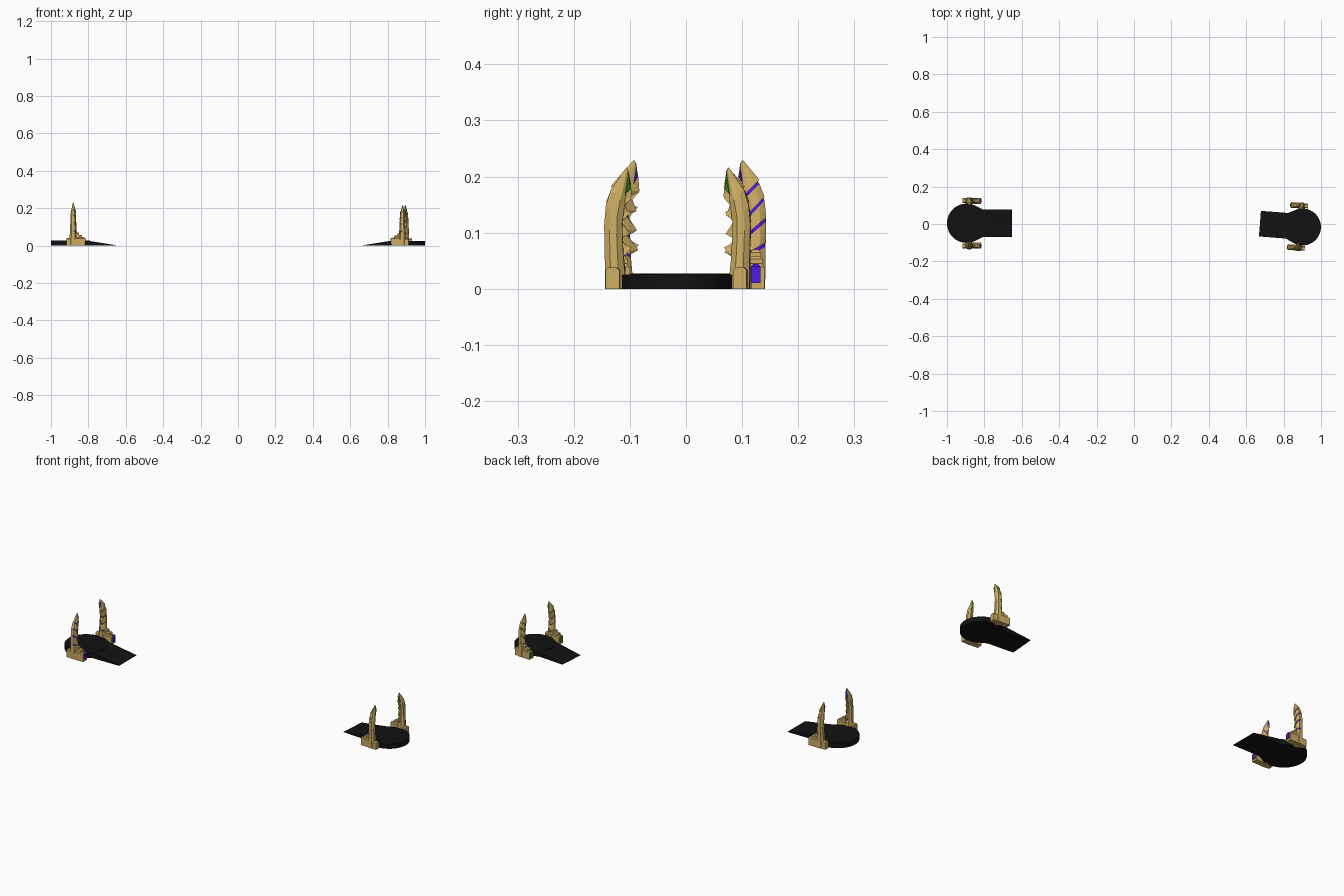
import bpy, bmesh, math
from mathutils import Matrix, Vector

if "Cube" in bpy.data.objects:
    bpy.data.objects.remove(bpy.data.objects["Cube"])


def material(name, rgb):
    m = bpy.data.materials.new(name)
    m.diffuse_color = (*rgb, 1)
    m.use_nodes = True
    m.node_tree.nodes["Principled BSDF"].inputs["Base Color"].default_value = m.diffuse_color
    return m


GOLD = material("gold", (0.62, 0.42, 0.13))
BLACK = material("black", (0.006, 0.006, 0.006))
PURPLE = material("purple", (0.08, 0.01, 0.8))
GREEN = material("green", (0.05, 0.3, 0.01))


def hulls(name, groups, mat, place):
    """One object made of a convex solid per point group."""
    bm = bmesh.new()
    for pts in groups:
        verts = [bm.verts.new(place @ Vector(p)) for p in pts]
        res = bmesh.ops.convex_hull(bm, input=verts)
        junk = {g for g in res["geom_interior"] + res["geom_unused"]
                if isinstance(g, bmesh.types.BMVert)}
        bmesh.ops.delete(bm, geom=list(junk), context='VERTS')
    bmesh.ops.dissolve_limit(bm, angle_limit=0.01, verts=bm.verts, edges=bm.edges)
    bmesh.ops.recalc_face_normals(bm, faces=bm.faces)
    me = bpy.data.meshes.new(name)
    bm.to_mesh(me)
    bm.free()
    me.materials.append(mat)
    bpy.context.collection.objects.link(bpy.data.objects.new(name, me))


def box(x0, x1, y0, y1, z0, z1, inset=0.0):
    """Block whose upper end and sides draw in by inset."""
    return ([(x, y, z0) for x in (x0, x1) for y in (y0, y1)]
            + [(x, y, z1 - inset) for x in (x0, x1) for y in (y0, y1)]
            + [(x, y, z1) for x in (x0, x1 - inset) for y in (y0 + inset, y1 - inset)])


# Wing levels: inner y, inner z, outer y, outer z, half thickness
LEVELS = [(.097, .000, .137, .000, .021),
          (.102, .055, .138, .075, .018),
          (.104, .090, .139, .120, .016),
          (.105, .125, .136, .157, .0145),
          (.100, .160, .127, .187, .013),
          (.094, .226, .097, .230, .002)]
CX = 0.014


def ring(level, front, back, inset=0.0):
    """Bevelled cross-section of the wing."""
    yi, zi, yo, zo, w = level
    a, b = Vector((0, yi, zi)), Vector((0, yo, zo))
    out = []
    for t, k in ((inset, .45), (.3, 1), (.7, 1), (1 - inset, .55)):
        p = a.lerp(b, t)
        out += [(CX + front * w * k, p.y, p.z), (CX - back * w * k, p.y, p.z)]
    return out


def raised(level, dz):
    return (level[0], level[1] + dz, level[2], level[3] + dz, level[4])


def build_wing(label, accent, place):
    pairs = list(zip(LEVELS, LEVELS[1:]))
    # solid back and coloured core
    hulls(label + "_back", [ring(a, .1, 1) + ring(b, .1, 1) for a, b in pairs], GOLD, place)
    hulls(label + "_core", [ring(a, .85, .5, .03) + ring(b, .85, .5, .03)
                            for a, b in pairs[1:]], accent, place)
    # overlapping feathers with a hooked inner tip
    feathers = []
    for i, (a, b) in enumerate(pairs):
        pts = ring(raised(a, .007 if i else 0), 1.05, .1) + ring(b, .95, .1)
        if i:
            pts.append((CX + .003, a[0] - .013, a[1] + .014))
        if i == 4:
            pts.append((CX + .002, .089, .200))
        feathers.append(pts)
    hulls(label + "_feathers", feathers, GOLD, place)
    # outer barbs that break up the silhouette
    hulls(label + "_inner_barbs",
          [[(CX - .006, y + .016, z - .018), (CX + .010, y + .016, z - .018),
            (CX + .003, y + .022, z + .012), (CX + .002, y, z)]
           for y, z in ((.088, .078), (.090, .145), (.088, .172))], GOLD, place)
    # inner tip plate
    hulls(label + "_tip_inlay",
          [[(CX + s * .008, .100, .178) for s in (-1, 1)]
           + [(CX + s * .006, .092, .206) for s in (-1, 1)]
           + [(CX, .0925, .224), (CX, .089, .190)]], accent, place)
    # stepped foot and its gem
    hulls(label + "_foot", [box(.015, .076, .104, .136, 0, .045, .006),
                            box(.015, .062, .108, .132, .03, .058, .005),
                            box(.015, .045, .111, .130, .05, .070, .005),
                            box(-.022, .015, .108, .134, 0, .040, .005)], GOLD, place)
    hulls(label + "_gem", [box(.06, .080, .112, .129, .010, .044, .004)], accent, place)


def build_pad(label, accent, place):
    # round platform
    circle = [(.105 * math.cos(i * math.tau / 40), .105 * math.sin(i * math.tau / 40))
              for i in range(40)]
    hulls(label + "_disc", [[(x, y, z) for x, y in circle for z in (0, .027)]], BLACK, place)
    # flared neck and sloping ramp
    neck = [(x, s * y, z) for x, y in ((.045, .094), (.09, .073))
            for s in (-1, 1) for z in (0, .0265)]
    ramp = [(.09, s * .073, z) for s in (-1, 1) for z in (0, .0265)]
    ramp += [(.243, s * .073, z) for s in (-1, 1) for z in (0, .002)]
    hulls(label + "_ramp", [neck, ramp], BLACK, place)
    # mirrored wings
    for side, s in (("left", 1), ("right", -1)):
        build_wing(f"{label}_{side}_wing", accent, place @ Matrix.Diagonal((1, s, 1, 1)))


build_pad("purple_pad", PURPLE, Matrix.Translation((-.895, .004, 0)))
build_pad("green_pad", GREEN, Matrix.Translation((.901, -.016, 0))
          @ Matrix.Rotation(math.radians(175.5), 4, 'Z') @ Matrix.Scale(.94, 4))
